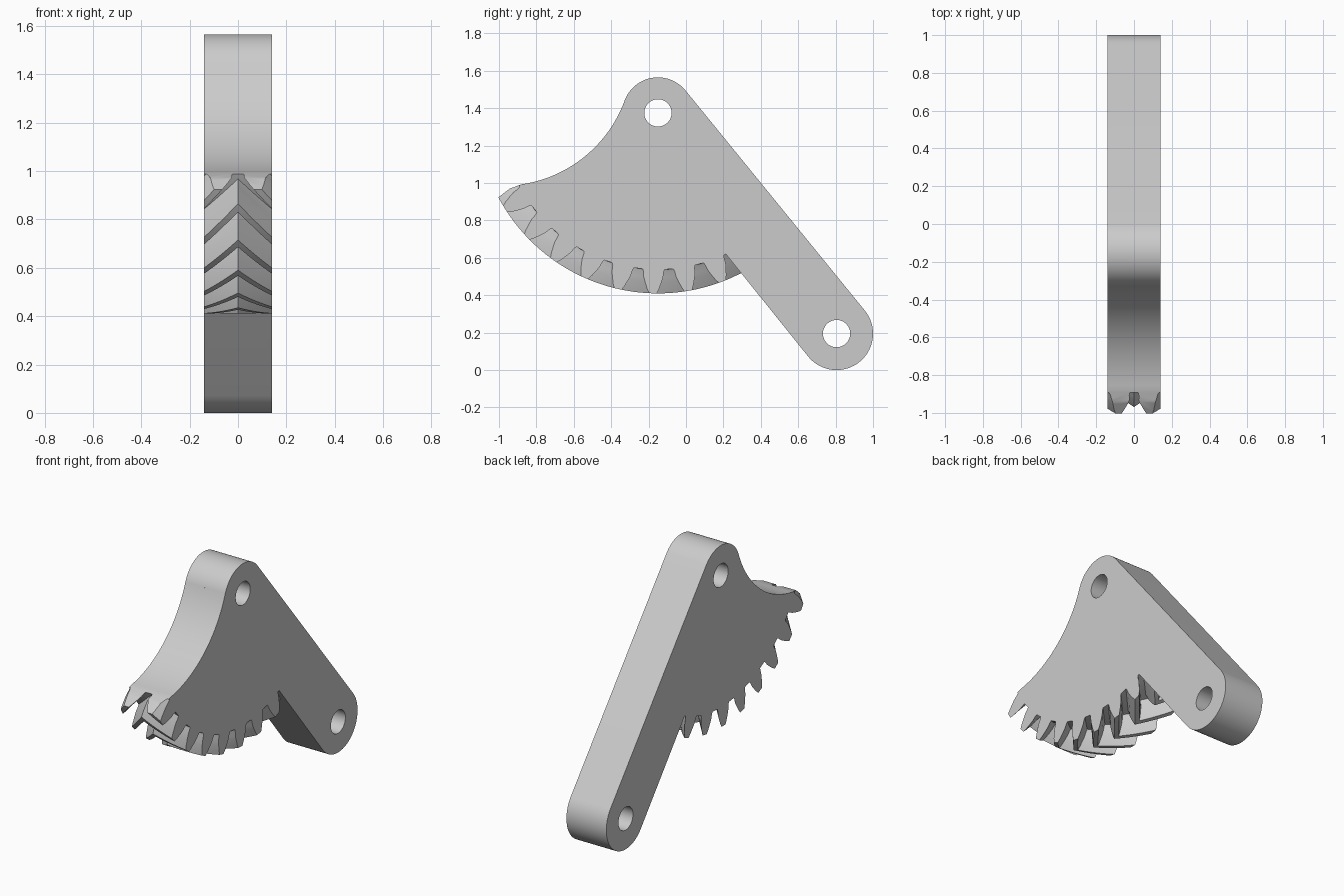
import bpy, bmesh
from math import sin, cos, radians, atan2, degrees, hypot

default = bpy.data.objects.get("Cube")
if default:
    bpy.data.objects.remove(default)

HALF = 0.14                      # half thickness along x
PIVOT, FOOT = (-0.15, 1.375), (0.805, 0.195)
TIP_R, PITCH, TWIST = 0.965, 11.25, 10.3

steel = bpy.data.materials.new("light_grey")
steel.use_nodes = True
steel.diffuse_color = (0.6, 0.6, 0.6, 1)
steel.node_tree.nodes["Principled BSDF"].inputs["Base Color"].default_value = (0.6, 0.6, 0.6, 1)


def arc(centre, r, start, end, steps):
    """Points (y, z) on an arc, angles in degrees from +y."""
    angles = [radians(start + (end - start) * i / steps) for i in range(steps + 1)]
    return [(centre[0] + r * cos(a), centre[1] + r * sin(a)) for a in angles]


def loft(bm, sections):
    """Closed solid through a list of (x, outline) sections."""
    rings = [[bm.verts.new((x, y, z)) for y, z in outline] for x, outline in sections]
    n = len(rings[0])
    for a, b in zip(rings, rings[1:]):
        for i in range(n):
            j = (i + 1) % n
            bm.faces.new((a[i], a[j], b[j], b[i]))
    bm.faces.new(rings[0][::-1])
    bm.faces.new(rings[-1])


def solid(name, lofts):
    bm = bmesh.new()
    for sections in lofts:
        loft(bm, sections)
    bmesh.ops.recalc_face_normals(bm, faces=bm.faces)
    mesh = bpy.data.meshes.new(name)
    bm.to_mesh(mesh)
    bm.free()
    mesh.materials.append(steel)
    obj = bpy.data.objects.new(name, mesh)
    bpy.context.scene.collection.objects.link(obj)
    return obj


def prism(outline, half=HALF):
    return [(-half, outline), (half, outline)]


def combine(target, other, operation):
    """Apply a boolean and remove the helper."""
    mod = target.modifiers.new("combine", "BOOLEAN")
    mod.operation, mod.solver, mod.object = operation, "EXACT", other
    bpy.context.view_layer.update()
    graph = bpy.context.evaluated_depsgraph_get()
    mesh = bpy.data.meshes.new_from_object(target.evaluated_get(graph))
    target.modifiers.clear()
    target.data = mesh
    bpy.data.objects.remove(other)


# Toothed sector: scooped upper edge, rounded end, outer arc, back to the pivot
scoop = (-0.98, 1.68)
join = degrees(atan2(PIVOT[1] - scoop[1], PIVOT[0] - scoop[0]))
scoop_r = hypot(PIVOT[0] - scoop[0], PIVOT[1] - scoop[1]) - 0.19
outline = arc(scoop, scoop_r, join, -81.3, 32)
outline += [(-0.94, 0.972)]
outline += arc(PIVOT, TIP_R, -90 - 62.1, -90 + 36, 72)
outline += [PIVOT]
sector = solid("gear_sector_lever", [prism(outline)])

# Herringbone gaps between the teeth: radius and half angle of the gap
gap = [(0.838, 1.6), (0.85, 1.95), (0.88, 2.25), (0.905, 2.8),
       (0.94, 3.65), (0.965, 4.4), (1.0, 5.3)]


def gap_outline(angle):
    sides = [(r, angle - w) for r, w in gap] + [(r, angle + w) for r, w in gap[::-1]]
    return [(PIVOT[0] - r * sin(radians(a)), PIVOT[1] - r * cos(radians(a))) for r, a in sides]


gaps = []
for k in range(-4, 6):
    edge_angle = 7.2 + PITCH * k
    gaps.append([(x * 0.03, gap_outline(edge_angle + TWIST * (1 - abs(x * 0.03) / HALF)))
                 for x in range(-5, 6)])
combine(sector, solid("tooth_gaps", gaps), "DIFFERENCE")

# Straight arm with rounded ends
heading = degrees(atan2(FOOT[1] - PIVOT[1], FOOT[0] - PIVOT[0]))
stadium = arc(PIVOT, 0.19, heading + 90, heading + 270, 36)
stadium += arc(FOOT, 0.195, heading - 90, heading + 90, 36)
combine(sector, solid("arm", [prism(stadium)]), "UNION")

# Pin holes at both ends of the arm
bores = [prism(arc(c, 0.073, 0, 352.5, 47), 0.2) for c in (PIVOT, FOOT)]
combine(sector, solid("pin_holes", bores), "DIFFERENCE")

# Smooth curved walls, keep crisp edges
bpy.ops.object.select_all(action="DESELECT")
sector.select_set(True)
bpy.context.view_layer.objects.active = sector
bpy.ops.object.shade_smooth_by_angle(angle=radians(30))
